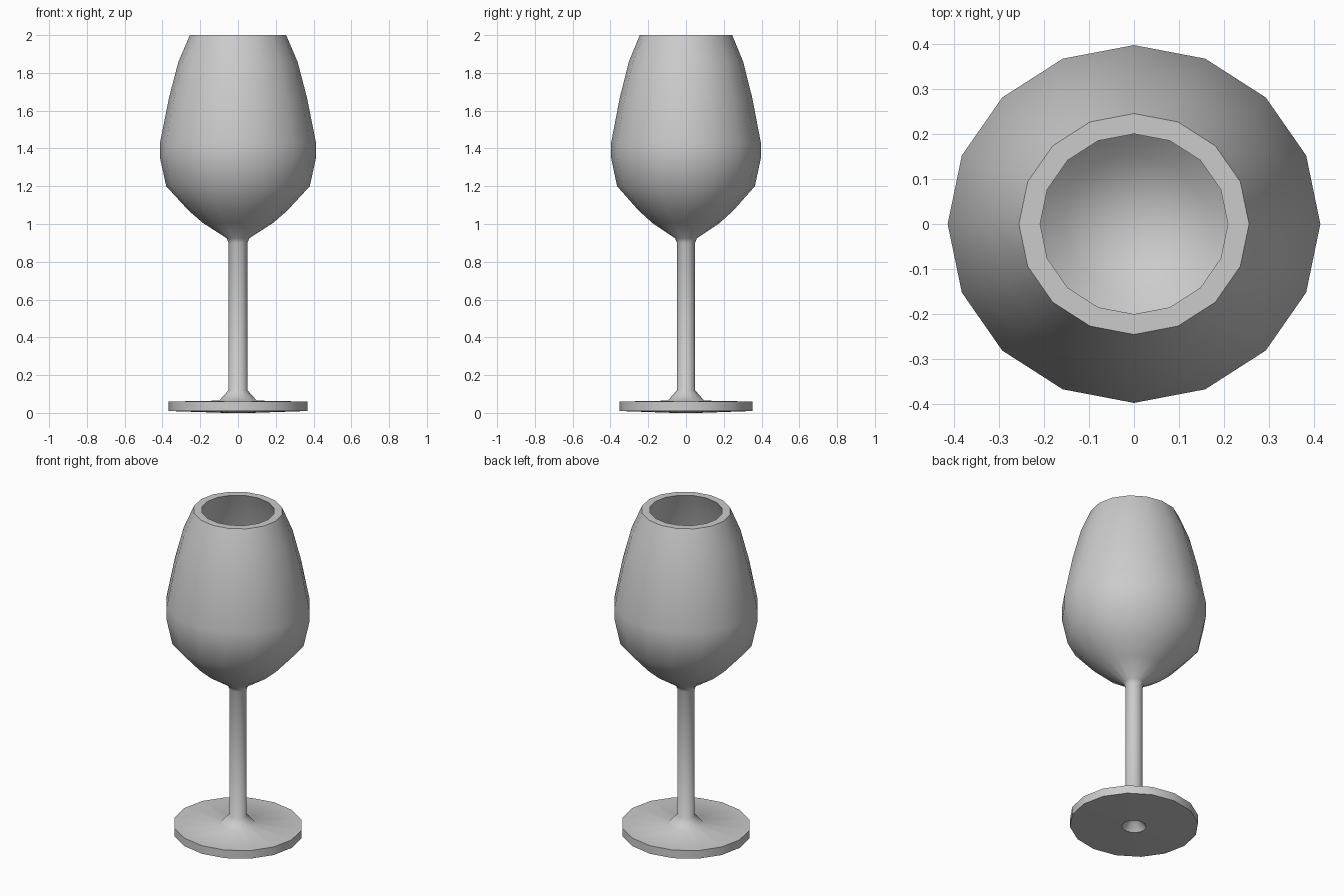
import bpy, bmesh, math

if "Cube" in bpy.data.objects:
    bpy.data.objects.remove(bpy.data.objects["Cube"])

SIDES = 16
OVAL = 0.96  # the glass is slightly narrower in y

# (radius, height) from underside centre, up the outside, over the rim, down inside
profile = [
    (0.0, 0.06), (0.035, 0.045), (0.07, 0.002),                  # dimple under foot
    (0.367, 0.01), (0.367, 0.06),                                # foot disc
    (0.10, 0.065), (0.05, 0.12),                                 # flare
    (0.05, 0.90), (0.06, 0.925),                                 # stem
    (0.185, 1.005), (0.26, 1.07), (0.38, 1.20),                  # lower bowl
    (0.413, 1.35), (0.413, 1.43), (0.365, 1.67), (0.315, 1.86), (0.255, 2.0),
    (0.208, 2.0),                                                # rim
    (0.27, 1.85), (0.32, 1.66), (0.365, 1.43), (0.365, 1.36),    # inside
    (0.335, 1.22), (0.23, 1.11), (0.16, 1.05), (0.0, 0.95),
]


def lathe(name, points):
    bm = bmesh.new()
    rings = []
    for r, z in points:
        if r == 0:
            rings.append([bm.verts.new((0, 0, z))])
        else:
            rings.append([bm.verts.new((r * math.cos(a), OVAL * r * math.sin(a), z))
                          for a in (2 * math.pi * i / SIDES for i in range(SIDES))])
    for low, high in zip(rings, rings[1:]):
        for i in range(SIDES):
            j = (i + 1) % SIDES
            corners = [low[i % len(low)], low[j % len(low)],
                       high[j % len(high)], high[i % len(high)]]
            bm.faces.new(list(dict.fromkeys(corners)))
    bmesh.ops.recalc_face_normals(bm, faces=bm.faces)
    # stand exactly on the ground
    bottom = min(v.co.z for v in bm.verts)
    for v in bm.verts:
        v.co.z -= bottom if v.co.z < 0.005 else 0
    mesh = bpy.data.meshes.new(name)
    bm.to_mesh(mesh)
    bm.free()
    obj = bpy.data.objects.new(name, mesh)
    bpy.context.collection.objects.link(obj)
    bpy.context.view_layer.objects.active = obj
    obj.select_set(True)
    bpy.ops.object.shade_smooth_by_angle(angle=math.radians(50))
    return obj


# Whole glass is one turned piece
lathe("wine_glass", profile)
